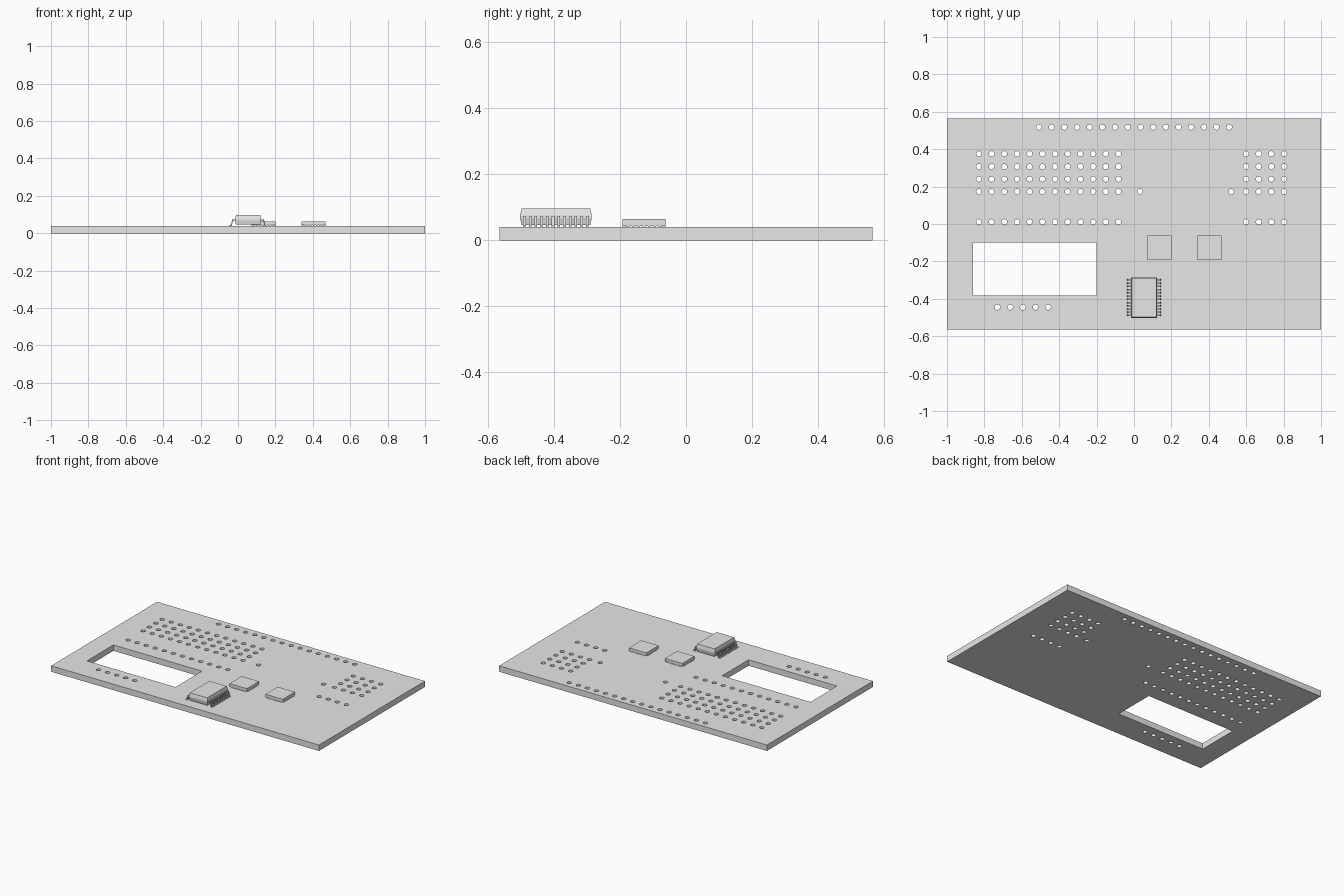
import bpy, bmesh, math
from mathutils import Matrix, Vector

if "Cube" in bpy.data.objects:
    bpy.data.objects.remove(bpy.data.objects["Cube"])

grey = bpy.data.materials.new("light_grey")
grey.use_nodes = True
COLOUR = (0.8, 0.8, 0.8, 1)
grey.diffuse_color = COLOUR
grey.node_tree.nodes["Principled BSDF"].inputs["Base Color"].default_value = COLOUR

BOARD_Z = 0.04
PITCH = 0.0678


def add_object(name, bm):
    bmesh.ops.recalc_face_normals(bm, faces=bm.faces)
    mesh = bpy.data.meshes.new(name)
    bm.to_mesh(mesh)
    bm.free()
    mesh.materials.append(grey)
    obj = bpy.data.objects.new(name, mesh)
    bpy.context.collection.objects.link(obj)
    return obj


def add_box(bm, x0, x1, y0, y1, z0, z1):
    size = Matrix.Diagonal((x1 - x0, y1 - y0, z1 - z0, 1))
    centre = Vector((x0 + x1, y0 + y1, z0 + z1)) / 2
    return bmesh.ops.create_cube(bm, size=1, matrix=Matrix.Translation(centre) @ size)["verts"]


def rectangle(x0, x1, y0, y1):
    return [(x0, y0), (x1, y0), (x1, y1), (x0, y1)]


def circle(x, y, r=0.0147, sides=16):
    return [(x + r * math.cos(math.tau * i / sides), y + r * math.sin(math.tau * i / sides))
            for i in range(sides)]


# Board outline, window and drilled holes: (first x, y, count)
rows = [(-0.508, 0.518, 16), (-0.73, -0.445, 5), (0.032, 0.173, 1), (0.519, 0.173, 1)]
for y in (0.375, 0.307, 0.24, 0.173, 0.011):
    rows += [(-0.829, y, 12), (0.599, y, 4)]
loops = [rectangle(-1, 1, -0.565, 0.565), rectangle(-0.861, -0.2, -0.381, -0.099)]
loops += [circle(x + i * PITCH, y) for x, y, count in rows for i in range(count)]

curve = bpy.data.curves.new("board_outline", "CURVE")
curve.dimensions = "2D"
curve.fill_mode = "BOTH"
curve.extrude = BOARD_Z / 2
for loop in loops:
    spline = curve.splines.new("POLY")
    spline.points.add(len(loop) - 1)
    for point, (x, y) in zip(spline.points, loop):
        point.co = (x, y, 0, 1)
    spline.use_cyclic_u = True
outline = bpy.data.objects.new("board_outline", curve)
bpy.context.collection.objects.link(outline)
bpy.context.view_layer.update()
filled = outline.evaluated_get(bpy.context.evaluated_depsgraph_get()).to_mesh()
bm = bmesh.new()
bm.from_mesh(filled)
bpy.data.objects.remove(outline)
bmesh.ops.remove_doubles(bm, verts=bm.verts, dist=0.0001)
bmesh.ops.translate(bm, verts=bm.verts, vec=(0, 0, BOARD_Z / 2))
for face in bm.faces:
    face.smooth = False
add_object("circuit_board", bm)

# Two flat square chips, each on a ring of small contact pads
HALF = 0.065
for name, cx in (("square_chip_centre", 0.136), ("square_chip_left", 0.404)):
    cy = -0.127
    bm = bmesh.new()
    add_box(bm, cx - HALF, cx + HALF, cy - HALF, cy + HALF, 0.044, 0.064)
    for i in range(7):
        t = (i - 3) * 0.016
        for side in (-1, 1):
            a, b = sorted((side * HALF, side * (HALF - 0.012)))
            add_box(bm, cx + t - 0.004, cx + t + 0.004, cy + a, cy + b, BOARD_Z, 0.044)
            add_box(bm, cx + a, cx + b, cy + t - 0.004, cy + t + 0.004, BOARD_Z, 0.044)
    add_object(name, bm)

# Leaded chip body: widest at mid height, tapering up and down
IC = Vector((0.054, -0.394, 0))
bm = bmesh.new()
rings = []
for z, hx, hy in ((0.046, 0.065, 0.104), (0.068, 0.07, 0.1085),
                  (0.075, 0.07, 0.1085), (0.097, 0.065, 0.104)):
    rings.append([bm.verts.new(IC + Vector((x, y, z))) for x, y in rectangle(-hx, hx, -hy, hy)])
for low, high in zip(rings, rings[1:]):
    for i in range(4):
        j = (i + 1) % 4
        bm.faces.new((low[i], low[j], high[j], high[i]))
bm.faces.new(rings[0])
bm.faces.new(rings[-1])
add_object("leaded_chip_body", bm)

# Bent legs, twelve on each side
leg_path = [(0.066, 0.0715), (0.081, 0.0715), (0.087, 0.0425), (0.101, 0.0425)]
upper = [(0.101, 0.047), (0.091, 0.047), (0.085, 0.076), (0.066, 0.076)]
bm = bmesh.new()
for side in (-1, 1):
    for i in range(12):
        y = (i - 5.5) * 0.0173
        ends = [[bm.verts.new(IC + Vector((side * x, y + w, z - 0.0025))) for x, z in leg_path + upper]
                for w in (-0.004, 0.004)]
        count = len(ends[0])
        for k in range(count):
            n = (k + 1) % count
            bm.faces.new((ends[0][k], ends[0][n], ends[1][n], ends[1][k]))
        for k in range(3):
            for end in ends:
                bm.faces.new((end[k], end[k + 1], end[6 - k], end[7 - k]))
add_object("chip_legs", bm)
